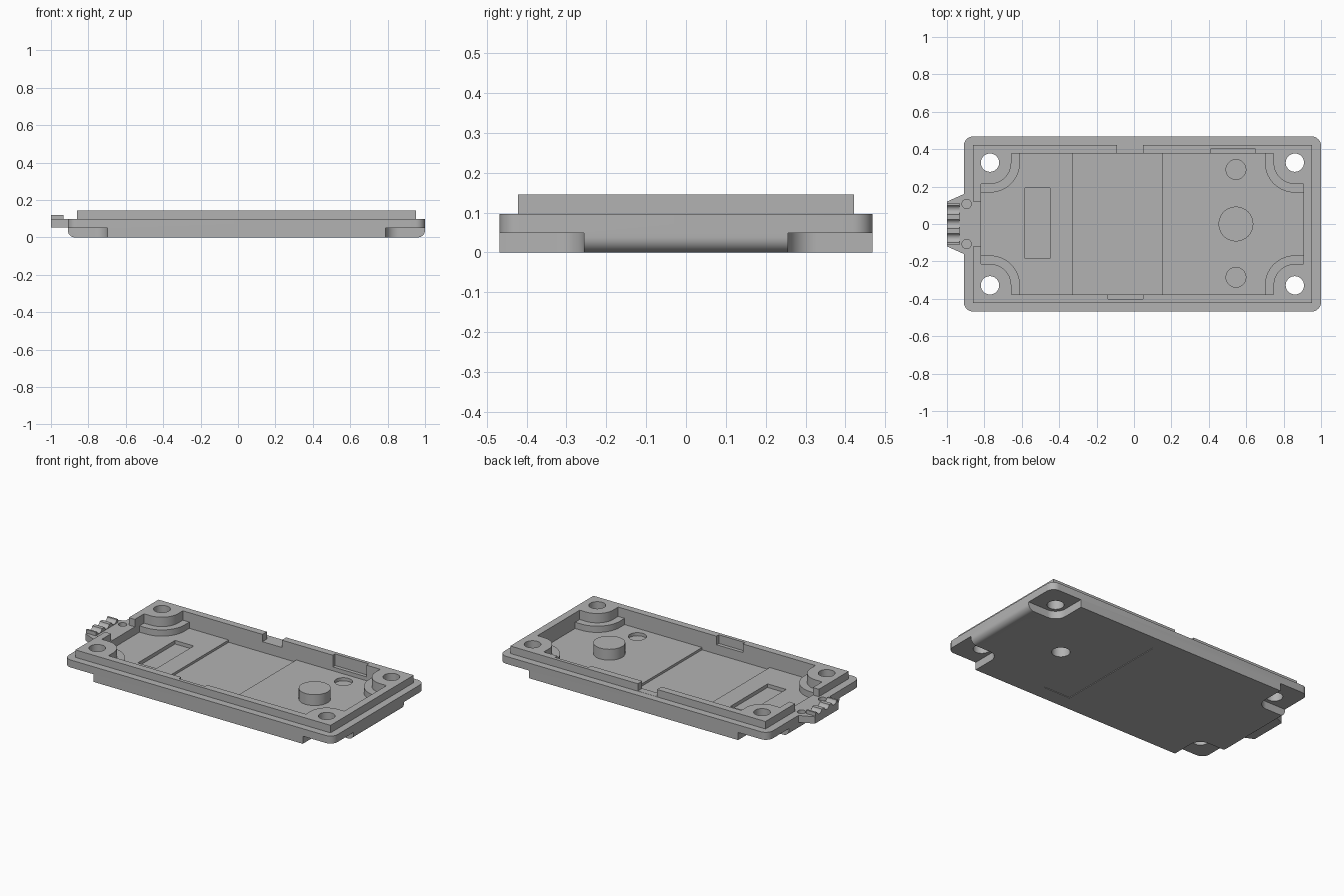
import bpy, bmesh, math
from mathutils import Vector

old = bpy.data.objects.get("Cube")
if old:
    bpy.data.objects.remove(old, do_unlink=True)

grey = bpy.data.materials.new("plain grey")
grey.use_nodes = True
GREY = (0.45, 0.45, 0.45, 1)
grey.diffuse_color = GREY
grey.node_tree.nodes["Principled BSDF"].inputs["Base Color"].default_value = GREY


def make(name, bm):
    bmesh.ops.recalc_face_normals(bm, faces=bm.faces)
    mesh = bpy.data.meshes.new(name)
    bm.to_mesh(mesh)
    bm.free()
    mesh.materials.append(grey)
    ob = bpy.data.objects.new(name, mesh)
    bpy.context.scene.collection.objects.link(ob)
    return ob


def box(name, x, y, z, radius=0, rounded=None):
    """Box from (low, high) ranges; rounded picks the edges to round."""
    bm = bmesh.new()
    bmesh.ops.create_cube(bm, size=1)
    for v in bm.verts:
        v.co = Vector([(r[0] + r[1]) / 2 + c * (r[1] - r[0]) for r, c in zip((x, y, z), v.co)])
    if rounded:
        edges = [e for e in bm.edges if rounded(*e.verts)]
        bmesh.ops.bevel(bm, geom=edges, offset=radius, segments=8, profile=0.5, affect="EDGES")
    return make(name, bm)


def prism(name, points, z0, z1):
    bm = bmesh.new()
    base = bm.faces.new([bm.verts.new((px, py, z0)) for px, py in points])
    top = bmesh.ops.extrude_face_region(bm, geom=[base])["geom"]
    for v in top:
        if isinstance(v, bmesh.types.BMVert):
            v.co.z = z1
    return make(name, bm)


def cylinder(name, x, y, r, z0, z1, n=40):
    turns = [math.tau * i / n for i in range(n)]
    return prism(name, [(x + r * math.cos(t), y + r * math.sin(t)) for t in turns], z0, z1)


def corner(name, cx, cy, r, reach, z0, z1):
    """Quarter round facing the middle, squared off toward the tray corner."""
    sx, sy = (-1 if cx > 0 else 1), (-1 if cy > 0 else 1)
    arc = [math.pi / 2 * i / 14 for i in range(15)]
    pts = [(cx + sx * r * math.cos(t), cy + sy * r * math.sin(t)) for t in arc]
    pts += [(cx - sx * reach, cy + sy * r), (cx - sx * reach, cy - sy * reach),
            (cx + sx * r, cy - sy * reach)]
    return prism(name, pts, z0, z1)


def combine(ob, other, operation):
    mod = ob.modifiers.new("join", "BOOLEAN")
    mod.object, mod.operation, mod.solver = other, operation, "EXACT"
    deps = bpy.context.evaluated_depsgraph_get()
    mesh = bpy.data.meshes.new_from_object(ob.evaluated_get(deps))
    ob.modifiers.clear()
    ob.data = mesh
    bpy.data.objects.remove(other, do_unlink=True)


def add(ob, other):
    combine(ob, other, "UNION")


def cut(ob, other):
    combine(ob, other, "DIFFERENCE")


def upright(a, b):
    return abs(a.co.z - b.co.z) > 0.01


def low_end(a, b):
    return a.co.z < 0.01 and b.co.z < 0.01 and abs(a.co.y - b.co.y) > 0.01


HOLES = [(x, y) for x in (-0.77, 0.86) for y in (-0.328, 0.328)]

# Tray body with rounded corners and rounded lower ends
tray = box("tray", (-0.91, 1), (-0.468, 0.468), (0, 0.097), 0.05, upright)
combine(tray, box("ends", (-0.91, 1), (-0.6, 0.6), (0, 0.3), 0.038, low_end), "INTERSECT")

# Raised rim and the cavity with its lower middle floor
add(tray, box("rim", (-0.86, 0.953), (-0.422, 0.422), (0.06, 0.145)))
cut(tray, box("cavity", (-0.817, 0.905), (-0.377, 0.377), (0.045, 0.3)))
cut(tray, box("middle_floor", (-0.33, 0.15), (-0.377, 0.377), (0.03, 0.3)))
cut(tray, box("floor_slot", (-0.582, -0.45), (-0.185, 0.193), (0.022, 0.1)))

# Stepped corner posts, screw recesses beneath and screw holes through
for x, y in HOLES:
    add(tray, corner("post_step", x, y, 0.16, 0.07, 0.03, 0.085))
    add(tray, corner("post", x, y, 0.114, 0.07, 0.03, 0.145))
for x, y in HOLES:
    cut(tray, corner("screw_recess", x, y, 0.072, 0.3, -0.1, 0.049))
    cut(tray, cylinder("screw_hole", x, y, 0.049, -0.1, 0.3))

# Central boss, hollow from below, and two shallow floor sockets
add(tray, cylinder("boss", 0.545, 0, 0.093, 0.03, 0.115))
cut(tray, cylinder("boss_hollow", 0.545, 0, 0.053, -0.1, 0.09))
for y in (-0.285, 0.291):
    cut(tray, cylinder("socket", 0.545, y, 0.053, 0.025, 0.1))

# Openings and pockets in the rim
cut(tray, box("back_gap", (-0.09, 0.047), (0.36, 0.43), (0.098, 0.3)))
cut(tray, box("back_pocket", (0.41, 0.65), (0.36, 0.4), (0.07, 0.3)))
cut(tray, box("front_pocket", (-0.14, 0.047), (-0.4, -0.36), (0.09, 0.3)))
cut(tray, box("cable_gap", (-0.88, -0.8), (-0.12, 0.12), (0.097, 0.3)))

# Shallow label recess on the underside
cut(tray, box("label_recess", (0.17, 0.36), (-0.37, 0.37), (-0.1, 0.004)))

# Cable tab with a ribbed grip on top
tab = prism("cable_tab", [(-0.88, -0.175), (-0.88, 0.175), (-0.91, 0.16),
                          (-1, 0.12), (-1, -0.12), (-0.91, -0.16)], 0.053, 0.097)
add(tray, tab)
grip = box("cable_grip", (-1, -0.932), (-0.112, 0.112), (0.09, 0.12))
for y in (-0.075, 0, 0.075):
    groove = cylinder("groove", 0, 0, 0.026, -0.2, 0.2, 24)
    for v in groove.data.vertices:
        v.co = Vector((v.co.z - 0.966, v.co.x + y, v.co.y + 0.126))
    cut(grip, groove)
add(tray, grip)
for y in (-0.107, 0.107):
    cut(tray, cylinder("pin_hole", -0.895, y, 0.025, 0.07, 0.2, 24))

# Smooth the curved walls and keep crisp edges
bpy.ops.object.select_all(action="DESELECT")
tray.select_set(True)
bpy.context.view_layer.objects.active = tray
bpy.ops.object.shade_smooth_by_angle(angle=math.radians(30))
